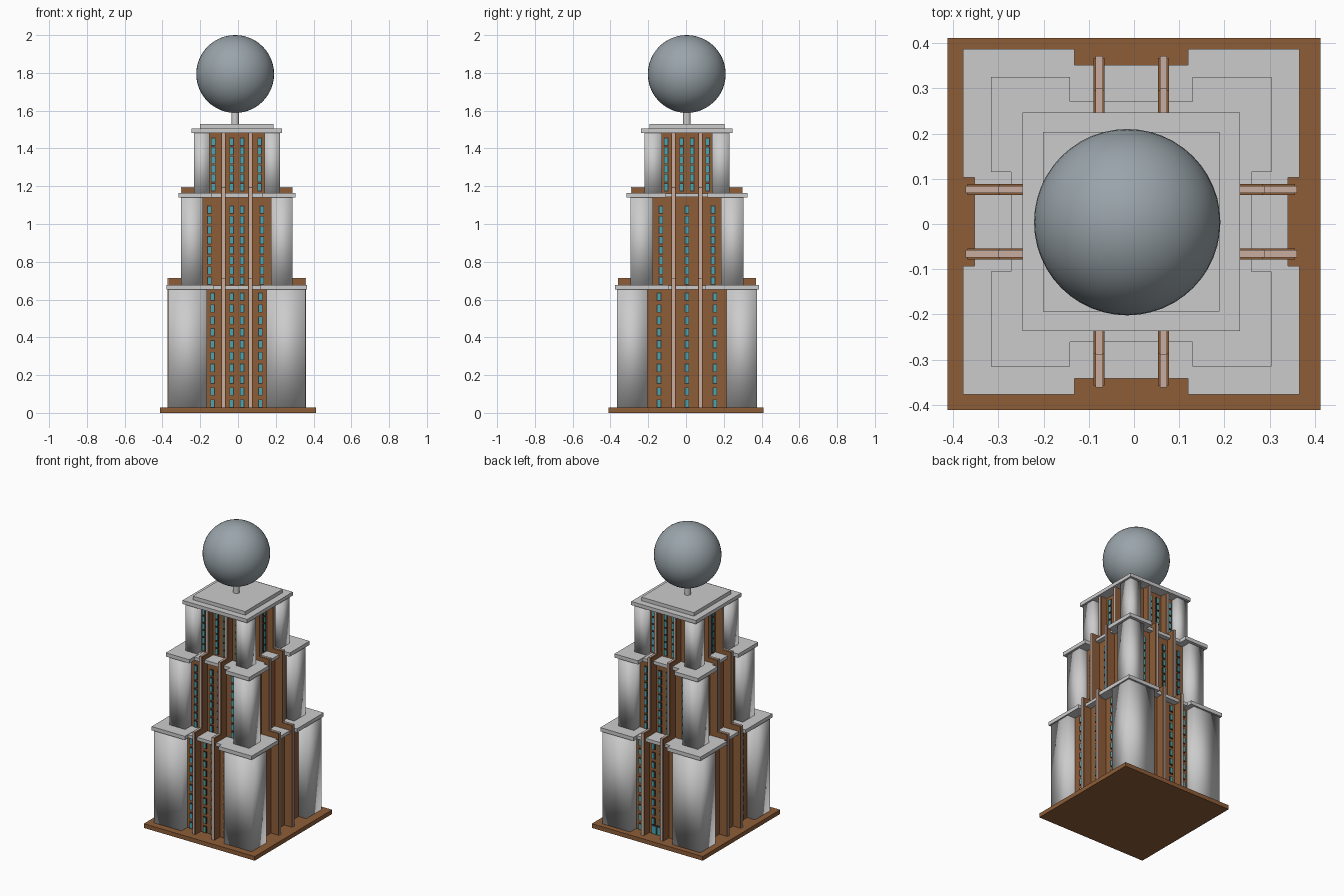
import bpy, bmesh
from mathutils import Matrix, Vector

if "Cube" in bpy.data.objects:
    bpy.data.objects.remove(bpy.data.objects["Cube"])

CX, CY = -0.006, 0.005   # tower axis


def mat(name, col):
    m = bpy.data.materials.new(name)
    m.diffuse_color = (*col, 1)
    m.use_nodes = True
    m.node_tree.nodes["Principled BSDF"].inputs["Base Color"].default_value = m.diffuse_color
    return m


COPPER = mat("copper", (0.27, 0.11, 0.04))
TRIM = mat("pale_trim", (0.58, 0.42, 0.35))
FRAME = mat("dark_frame", (0.06, 0.035, 0.025))
GLASS = mat("teal_glass", (0.06, 0.38, 0.46))
STEEL = mat("blue_steel", (0.32, 0.37, 0.40))


def boxes(name, items, material=None, smooth=False):
    """One object from a list of (min, max) boxes, relative to the tower axis."""
    bm = bmesh.new()
    for lo, hi in items:
        lo, hi = Vector(lo), Vector(hi)
        size, mid = hi - lo, (lo + hi) / 2 + Vector((CX, CY, 0))
        bmesh.ops.create_cube(bm, size=1, matrix=Matrix.Translation(mid) @ Matrix.Diagonal((*size, 1)))
    me = bpy.data.meshes.new(name)
    bm.to_mesh(me)
    bm.free()
    if smooth:
        me.shade_smooth()
    if material:
        me.materials.append(material)
    ob = bpy.data.objects.new(name, me)
    bpy.context.collection.objects.link(ob)
    return ob


def centred(hx, hy, z0, z1):
    return ((-hx, -hy, z0), (hx, hy, z1))


def corners(x0, x1, y0, y1, z0, z1):
    """The same box in all four corners."""
    out = []
    for sx in (-1, 1):
        for sy in (-1, 1):
            xs, ys = sorted((sx * x0, sx * x1)), sorted((sy * y0, sy * y1))
            out.append(((xs[0], ys[0], z0), (xs[1], ys[1], z1)))
    return out


def on_faces(u0, u1, d0, d1, z0, z1, faces="FBLR"):
    """A box at width u0..u1 and depth d0..d1, repeated on the named faces."""
    b = {"F": ((u0, -d1, z0), (u1, -d0, z1)), "B": ((u0, d0, z0), (u1, d1, z1)),
         "R": ((d0, u0, z0), (d1, u1, z1)), "L": ((-d1, u0, z0), (-d0, u1, z1))}
    return [b[f] for f in faces]


# Base plate
boxes("base_plate", [((-0.406, -0.416, 0), (0.418, 0.406, 0.028))], COPPER)

# Stepped tiers
tiers = [
    dict(z0=0.028, z1=0.652, wall=0.305, tower=(0.158, 0.363, 0.21, 0.37),
         cap=(0.125, 0.372, 0.098, 0.382), bay=(0.135, 0.347, 0.12), fin=(0.23, 0.366, 0.715),
         front=(-0.128, -0.028, 0.028, 0.125), side=(-0.148, 0.0, 0.148), rows=10, w0=0.05, w1=0.615),
    dict(z0=0.65, z1=1.14, wall=0.235, tower=(0.18, 0.295, 0.18, 0.3),
         cap=(0.135, 0.31, 0.11, 0.32), bay=(0.135, 0.266, 0.12), fin=(0.16, 0.295, 1.195),
         front=(-0.145, -0.028, 0.028, 0.132), side=(-0.138, 0.0, 0.138), rows=8, w0=0.70, w1=1.075),
    dict(z0=1.14, z1=1.482, wall=0.175, tower=(0.145, 0.228, 0.132, 0.226),
         cap=None, bay=None, fin=(0.15, 0.226, 1.482),
         front=(-0.125, -0.028, 0.028, 0.12), side=(-0.11, -0.028, 0.028, 0.11), rows=6, w0=1.195, w1=1.435),
]

for n, t in enumerate(tiers, 1):
    z0, z1, w = t["z0"], t["z1"], t["wall"]
    # Recessed copper wall and grey corner towers
    boxes(f"tier_{n}_wall", [centred(w, w, z0, z1 + 0.005)], COPPER)
    boxes(f"tier_{n}_corner_towers", corners(*t["tower"], z0, z1 + 0.005), smooth=True)

    # Roof slabs over the corners and the bays between
    if t["cap"]:
        boxes(f"tier_{n}_corner_roofs", corners(*t["cap"], z1, z1 + 0.025))
        bx, d, by = t["bay"]
        boxes(f"tier_{n}_bay_roofs", [centred(bx, d, z1 + 0.001, z1 + 0.023),
                                      centred(d, by, z1 + 0.002, z1 + 0.022)])

    # Projecting fins with a pale edge
    d0, d1, top = t["fin"]
    fins, trims = [], []
    for u in (-0.071, 0.071):
        fins += on_faces(u - 0.012, u + 0.012, d0, d1 - 0.004, z0, top - 0.004)
        trims += on_faces(u - 0.008, u + 0.008, d0, d1, z0, top)
    boxes(f"tier_{n}_fins", fins, COPPER)
    boxes(f"tier_{n}_fin_edges", trims, TRIM)

    # Windows in vertical columns
    frames, panes = [], []
    for faces, cols in (("FB", t["front"]), ("LR", t["side"])):
        for u in cols:
            for r in range(t["rows"]):
                z = t["w0"] + (t["w1"] - t["w0"]) * r / (t["rows"] - 1)
                f = faces
                if n == 1 and r == 0 and faces == "FB" and abs(u) < 0.05:
                    f = "F"   # the door replaces these at the back
                frames += on_faces(u - 0.012, u + 0.012, w - 0.005, w + 0.006, z - 0.022, z + 0.022, f)
                panes += on_faces(u - 0.008, u + 0.008, w - 0.005, w + 0.008, z - 0.018, z + 0.018, f)
    boxes(f"tier_{n}_window_frames", frames, FRAME)
    boxes(f"tier_{n}_window_panes", panes, GLASS)

# Double door at the back
boxes("door_frame", on_faces(-0.042, 0.042, 0.30, 0.311, 0.028, 0.088, "B"), FRAME)
boxes("door_panes", on_faces(-0.036, -0.004, 0.30, 0.314, 0.03, 0.082, "B")
      + on_faces(0.004, 0.036, 0.30, 0.314, 0.03, 0.082, "B"), GLASS)

# Stepped top roof
boxes("top_roof", [centred(0.24, 0.242, 1.482, 1.506)])
boxes("top_roof_step", [centred(0.195, 0.198, 1.504, 1.53)])

# Post and globe
bpy.ops.mesh.primitive_cylinder_add(vertices=24, radius=0.02, depth=0.1, location=(CX - 0.009, CY, 1.575))
post = bpy.context.object
post.name = "globe_post"
bpy.ops.object.shade_smooth_by_angle()
bpy.ops.mesh.primitive_uv_sphere_add(segments=48, ring_count=24, radius=0.206, location=(CX - 0.009, CY - 0.001, 1.794))
globe = bpy.context.object
globe.name = "globe"
bpy.ops.object.shade_smooth()
globe.data.materials.append(STEEL)
